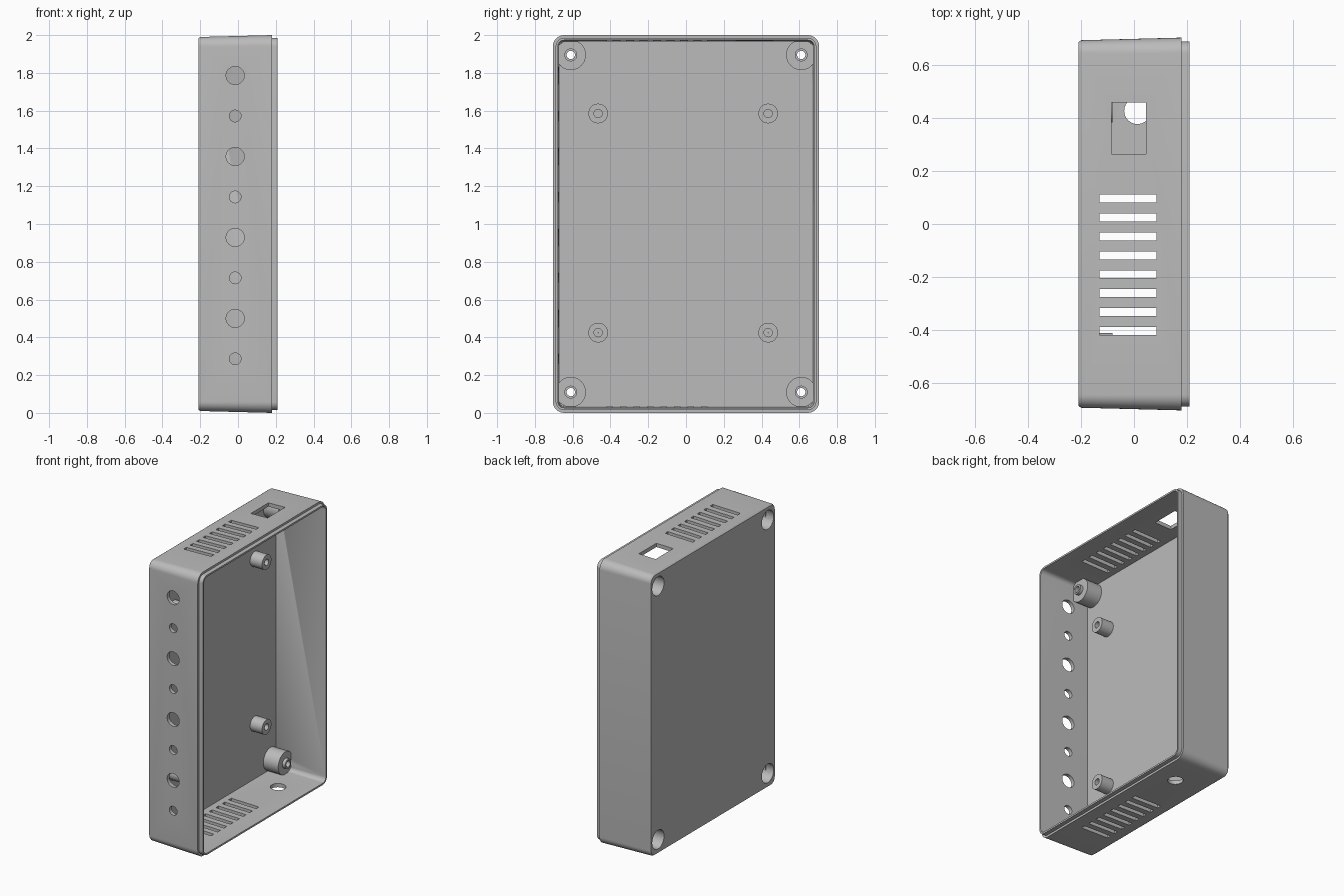
import bpy, bmesh, math
from mathutils import Matrix, Vector

cube = bpy.data.objects.get("Cube")
if cube:
    bpy.data.objects.remove(cube, do_unlink=True)

plastic = bpy.data.materials.new("grey plastic")
plastic.use_nodes = True
GREY = (0.5, 0.5, 0.5, 1)
plastic.diffuse_color = GREY
plastic.node_tree.nodes["Principled BSDF"].inputs["Base Color"].default_value = GREY


def add_object(name, bm):
    bmesh.ops.recalc_face_normals(bm, faces=bm.faces)
    mesh = bpy.data.meshes.new(name)
    bm.to_mesh(mesh)
    bm.free()
    mesh.materials.append(plastic)
    obj = bpy.data.objects.new(name, mesh)
    bpy.context.collection.objects.link(obj)
    return obj


def smooth(obj):
    bpy.ops.object.select_all(action='DESELECT')
    obj.select_set(True)
    bpy.context.view_layer.objects.active = obj
    bpy.ops.object.shade_smooth_by_angle(angle=math.radians(30))


def loft(bm, rings, closed=False):
    """Skin matching rings of points; cap the ends or join them."""
    loops = [[bm.verts.new(p) for p in ring] for ring in rings]
    pairs = list(zip(loops, loops[1:]))
    if closed:
        pairs.append((loops[-1], loops[0]))
    else:
        bm.faces.new(loops[0])
        bm.faces.new(loops[-1])
    for a, b in pairs:
        for i in range(len(a)):
            j = (i + 1) % len(a)
            bm.faces.new((a[i], a[j], b[j], b[i]))


def rounded_ring(x, inset, steps=8):
    radius = 0.06 - inset
    ring = []
    for corner, (sy, sz) in enumerate([(1, 1), (-1, 1), (-1, -1), (1, -1)]):
        for k in range(steps + 1):
            a = (corner + k / steps) * math.pi / 2
            ring.append((x, sy * 0.645 + radius * math.cos(a),
                         1 + sz * 0.94 + radius * math.sin(a)))
    return ring


def circle_ring(x, radius, y, z, sides=40):
    angles = [2 * math.pi * i / sides for i in range(sides)]
    return [(x, y + radius * math.cos(a), z + radius * math.sin(a)) for a in angles]


def cut_box(bm, lo, hi):
    lo, hi = Vector(lo), Vector(hi)
    size = Matrix.Diagonal((*(hi - lo), 1))
    bmesh.ops.create_cube(bm, size=1, matrix=Matrix.Translation((lo + hi) / 2) @ size)


def cut_cylinder(bm, centre, radius, depth, axis):
    turn = Vector((0, 0, 1)).rotation_difference(Vector(axis)).to_matrix().to_4x4()
    bmesh.ops.create_cone(bm, cap_ends=True, segments=40, radius1=radius, radius2=radius,
                          depth=depth, matrix=Matrix.Translation(centre) @ turn)


# Drafted tray with a stepped lip around the open side
bm = bmesh.new()
loft(bm, [rounded_ring(x, inset) for x, inset in [
    (-0.21, 0.017), (-0.2, 0.01), (0.18, 0), (0.18, 0.015),
    (0.21, 0.015), (0.21, 0.027), (-0.174, 0.035)]])
shell = add_object("enclosure_shell", bm)

posts = [(y, z) for y in (-0.61, 0.61) for z in (0.11, 1.895)]
bosses = [(y, z) for y in (-0.465, 0.435) for z in (0.425, 1.585)]

# Openings: vents, socket, cable hole, front jacks and screw recesses
bm = bmesh.new()
for i in range(8):
    y = 0.096 - i * 0.0715
    cut_box(bm, (-0.13, y - 0.015, -0.1), (0.085, y + 0.015, 2.1))
cut_box(bm, (-0.085, 0.265, 1.9), (0.045, 0.46, 2.1))
cut_cylinder(bm, (0.013, 0.428, 0), 0.05, 0.2, (0, 0, 1))
for i in range(8):
    radius = 0.048 if i % 2 else 0.031
    cut_cylinder(bm, (-0.015, -0.7, 0.286 + i * 0.2143), radius, 0.2, (0, 1, 0))
for y, z in posts:
    cut_cylinder(bm, (-0.2, y, z), 0.066, 0.1, (1, 0, 0))
cutter = add_object("opening_cutter", bm)
cutter.hide_render = True

cut = shell.modifiers.new("openings", 'BOOLEAN')
cut.operation = 'DIFFERENCE'
cut.solver = 'EXACT'
cut.object = cutter
bpy.context.view_layer.objects.active = shell
bpy.ops.object.modifier_apply(modifier=cut.name)
bpy.data.objects.remove(cutter, do_unlink=True)
smooth(shell)

# Hollow corner screw posts with a raised collar, and board bosses with blind holes
post_profile = [(-0.2, 0.066), (-0.2, 0.08), (-0.058, 0.08), (-0.058, 0.034),
                (-0.036, 0.034), (-0.036, 0.022), (-0.09, 0.022), (-0.09, 0.066)]
boss_profile = [(-0.19, 0.001), (-0.19, 0.052), (-0.081, 0.052),
                (-0.081, 0.022), (-0.16, 0.022), (-0.16, 0.001)]
for name, places, profile in (("corner_screw_post", posts, post_profile),
                              ("board_boss", bosses, boss_profile)):
    for y, z in places:
        bm = bmesh.new()
        loft(bm, [circle_ring(x, r, y, z) for x, r in profile], closed=True)
        smooth(add_object(name, bm))
